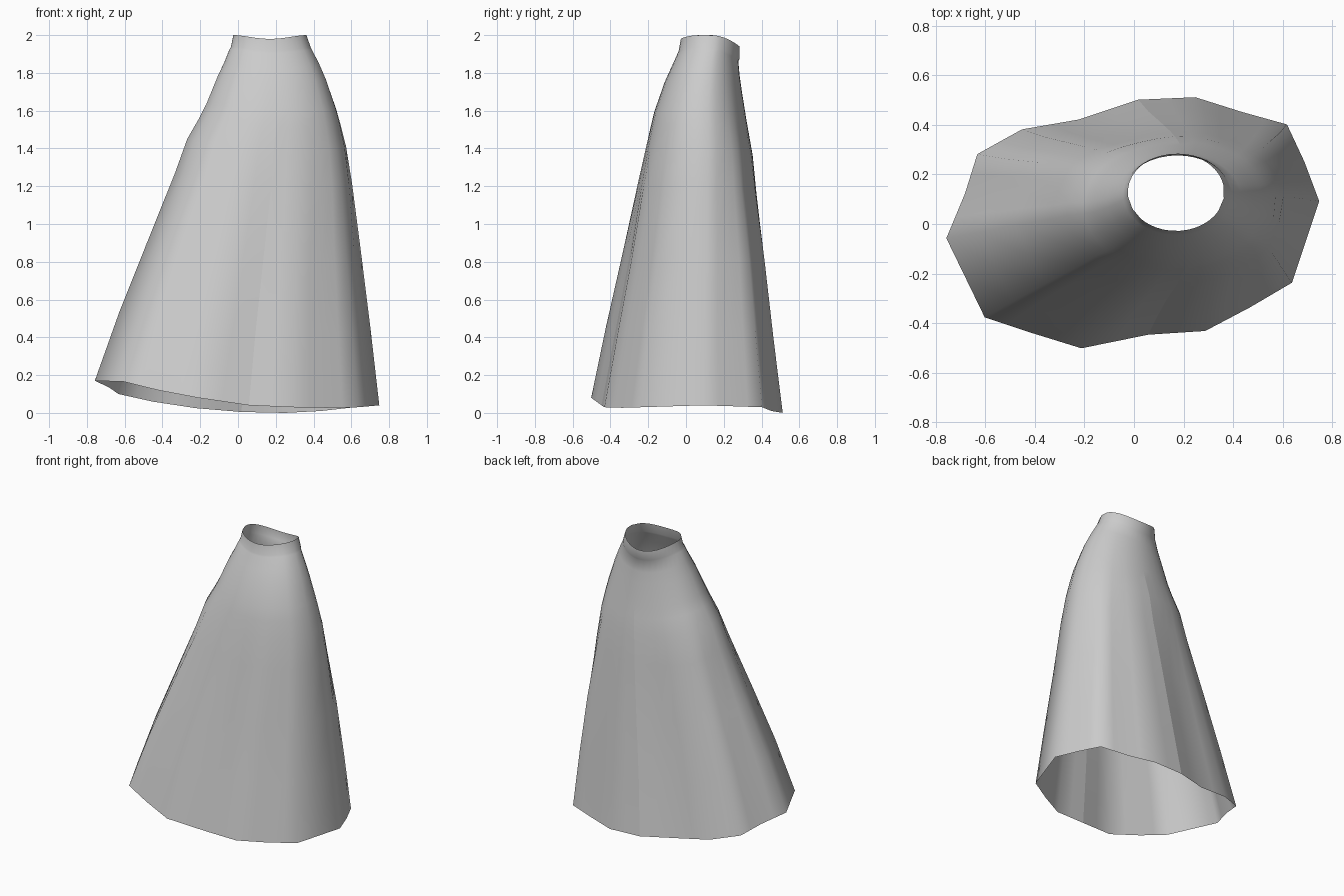
import bpy, bmesh, math
from mathutils import Vector

if "Cube" in bpy.data.objects:
    bpy.data.objects.remove(bpy.data.objects["Cube"])

# Hem outline (x, y, z), anticlockwise from the right side
HEM = [(.75, .09, .04), (.69, .25, .035), (.62, .40, .03), (.44, .45, .01),
       (.25, .51, 0), (.02, .50, .005), (-.22, .42, .025), (-.45, .38, .06),
       (-.63, .28, .10), (-.68, .12, .135), (-.755, -.06, .17), (-.60, -.38, .165),
       (-.42, -.44, .12), (-.21, -.505, .08), (.06, -.45, .04), (.29, -.435, .03),
       (.47, -.34, .027), (.64, -.24, .03)]
CREASES = (5, 14)  # pressed folds at back and front

# Silhouette from hem to waist: height fraction, left, right, front, back
PROFILE = [(0, -.755, .75, -.505, .51), (.2, -.625, .705, -.425, .462),
           (.4, -.48, .657, -.34, .42), (.6, -.335, .608, -.26, .375),
           (.7, -.27, .577, -.218, .355), (.76, -.207, .547, -.19, .334),
           (.8, -.17, .525, -.17, .32), (.88, -.11, .47, -.115, .295),
           (.92, -.075, .435, -.08, .284), (.96, -.045, .395, -.045, .277),
           (.966, -.038, .388, -.040, .284), (1, -.025, .365, -.028, .284)]

# Split each hem edge once so the waist opening is round
columns = []
for i, p in enumerate(HEM):
    a, b = Vector(p), Vector(HEM[(i + 1) % len(HEM)])
    columns += [a, (a + b) / 2]


def ring_point(p, row):
    """Blend the hem polygon into an ellipse while following the silhouette."""
    t, left, right, front, back = row
    u, v = p.x / .752, p.y / .508
    ang = math.atan2(v, u)
    c, s = math.cos(ang), math.sin(ang)
    k = min(max((t - .25) / .7, 0), 1)
    w = k * k * (3 - 2 * k)
    u, v = u + (c - u) * w, v + (s - v) * w
    top = 2 - .02 * max(0, -s) ** 4 - .06 * max(0, s) ** 2
    return ((left + right) / 2 + u * (right - left) / 2,
            (front + back) / 2 + v * (back - front) / 2,
            p.z + (top - p.z) * t)


# Skirt: one open lofted sheet
bm = bmesh.new()
rings = [[bm.verts.new(ring_point(p, row)) for p in columns] for row in PROFILE]
n = len(columns)
for lo, hi in zip(rings, rings[1:]):
    for i in range(n):
        j = (i + 1) % n
        bm.faces.new((lo[i], lo[j], hi[j], hi[i]))

# Pressed creases stay sharp below the hips
for c in CREASES:
    for lo, hi in zip(rings[:6], rings[1:7]):
        bm.edges.get((lo[2 * c], hi[2 * c])).smooth = False

mesh = bpy.data.meshes.new("skirt")
bm.to_mesh(mesh)
bm.free()
skirt = bpy.data.objects.new("skirt", mesh)
bpy.context.collection.objects.link(skirt)
bpy.context.view_layer.objects.active = skirt
skirt.select_set(True)
bpy.ops.object.shade_smooth_by_angle(angle=math.radians(60))
